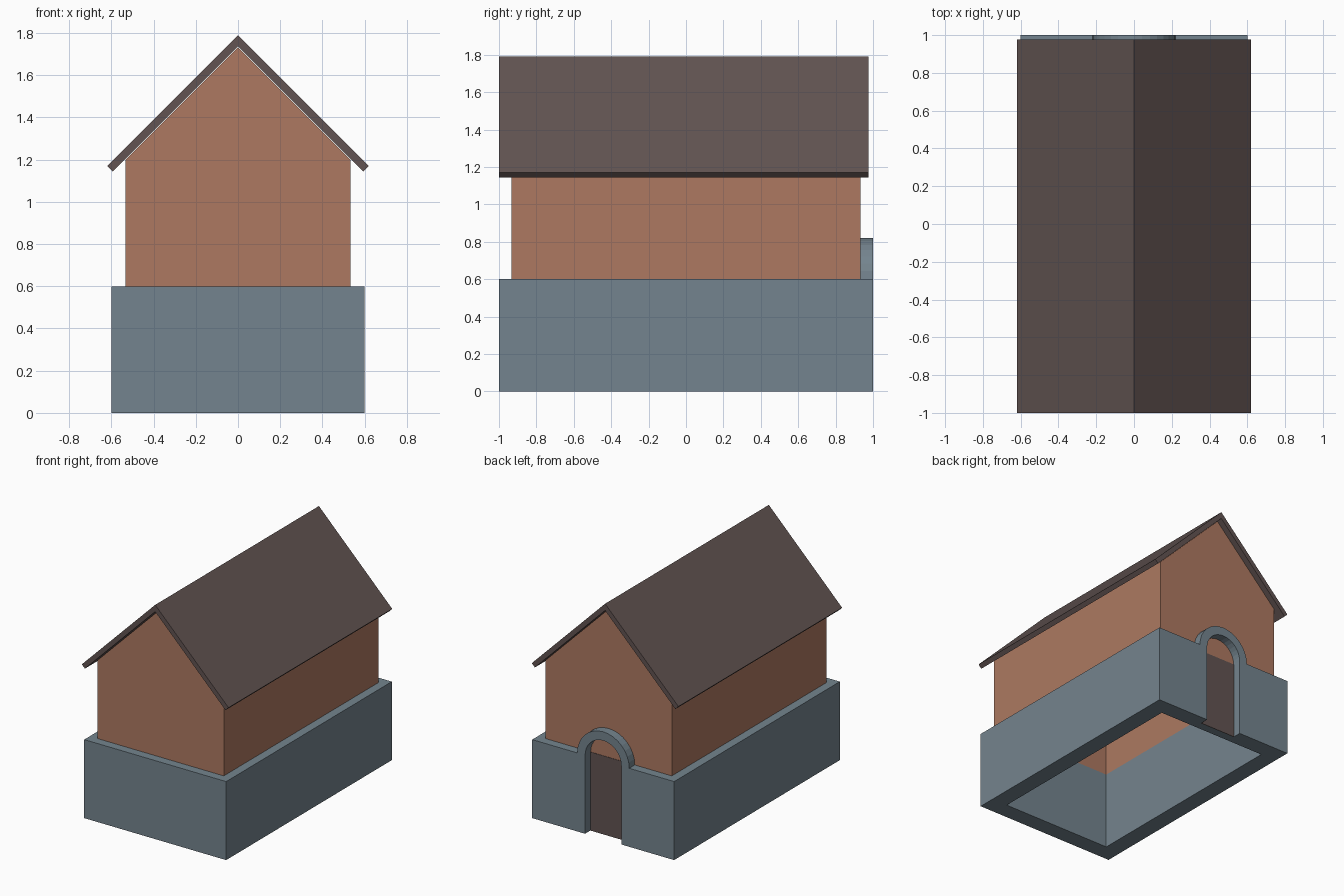
import bpy, bmesh, math
from mathutils import Vector

if "Cube" in bpy.data.objects:
    bpy.data.objects.remove(bpy.data.objects["Cube"])


def srgb(r, g, b):
    lin = [c / 255 / 12.92 if c <= 10 else ((c / 255 + 0.055) / 1.055) ** 2.4 for c in (r, g, b)]
    return (*lin, 1.0)


def material(name, rgb):
    m = bpy.data.materials.new(name)
    m.diffuse_color = srgb(*rgb)
    m.use_nodes = True
    m.node_tree.nodes["Principled BSDF"].inputs["Base Color"].default_value = m.diffuse_color
    return m


stone = material("blue grey stone", (116, 132, 142))
brick = material("terracotta brick", (173, 121, 97))
brown = material("dark brown", (98, 84, 82))


def prism(name, loops, place, depth, mat, cuts=()):
    """Fill flat outlines (later ones are holes), extrude by depth, trim with cut planes."""
    bm = bmesh.new()
    edges = []
    for loop in loops:
        vs = [bm.verts.new(place(*p)) for p in loop]
        edges += [bm.edges.new((vs[i - 1], vs[i])) for i in range(len(vs))]
    if len(loops) == 1:
        bm.faces.new(vs)
    else:
        bmesh.ops.triangle_fill(bm, use_beauty=True, use_dissolve=False, edges=edges)
    ext = bmesh.ops.extrude_face_region(bm, geom=bm.faces[:], use_keep_orig=True)
    bmesh.ops.translate(bm, vec=Vector(depth),
                        verts=[v for v in ext["geom"] if isinstance(v, bmesh.types.BMVert)])
    bmesh.ops.recalc_face_normals(bm, faces=bm.faces[:])
    for co, no in cuts:
        bmesh.ops.bisect_plane(bm, geom=bm.verts[:] + bm.edges[:] + bm.faces[:],
                               plane_co=co, plane_no=no, clear_outer=True)
    me = bpy.data.meshes.new(name)
    bm.to_mesh(me)
    bm.free()
    me.materials.append(mat)
    ob = bpy.data.objects.new(name, me)
    bpy.context.collection.objects.link(ob)
    return ob


def rect(x, y):
    return [(-x, -y), (x, -y), (x, y), (-x, y)]


DOOR, ARCH, BASE_Z, WALL_Y = 0.153, 0.22, 0.6, 0.933
inside = rect(0.467, 0.867)

# Stone base: hollow, with a door recess in the back wall
base = [(-0.6, -1), (0.6, -1), (0.6, 1), (DOOR, 1), (DOOR, WALL_Y),
        (-DOOR, WALL_Y), (-DOOR, 1), (-0.6, 1)]
prism("stone_base", [base, inside], lambda x, y: (x, y, 0), (0, 0, BASE_Z), stone)

# Brick walls: hollow, trimmed to gables under the roof
ridge = (0, 0, 1.733)
prism("brick_walls", [rect(0.533, WALL_Y), inside], lambda x, y: (x, y, BASE_Z), (0, 0, 1.4),
      brick, cuts=[(ridge, (1, 0, 1)), (ridge, (-1, 0, 1))])

# Roof: folded slab along the ridge
roof = [(0, 1.79), (0.62, 1.17), (0.594, 1.144), (0, 1.738), (-0.594, 1.144), (-0.62, 1.17)]
prism("roof", [roof], lambda x, z: (x, -1, z), (0, 1.977, 0), brown)


# Door arch: half ring standing on the base
def arc(r, n=16):
    return [(r * math.cos(math.pi * i / n), BASE_Z + r * math.sin(math.pi * i / n))
            for i in range(n + 1)]


prism("door_arch", [arc(ARCH) + arc(DOOR)[::-1]], lambda x, z: (x, WALL_Y, z),
      (0, 1 - WALL_Y, 0), stone)

# Door: thin panel in the recess
prism("door", [[(-DOOR, 0), (DOOR, 0), (DOOR, BASE_Z), (-DOOR, BASE_Z)]],
      lambda x, z: (x, WALL_Y, z), (0, 0.003, 0), brown)
